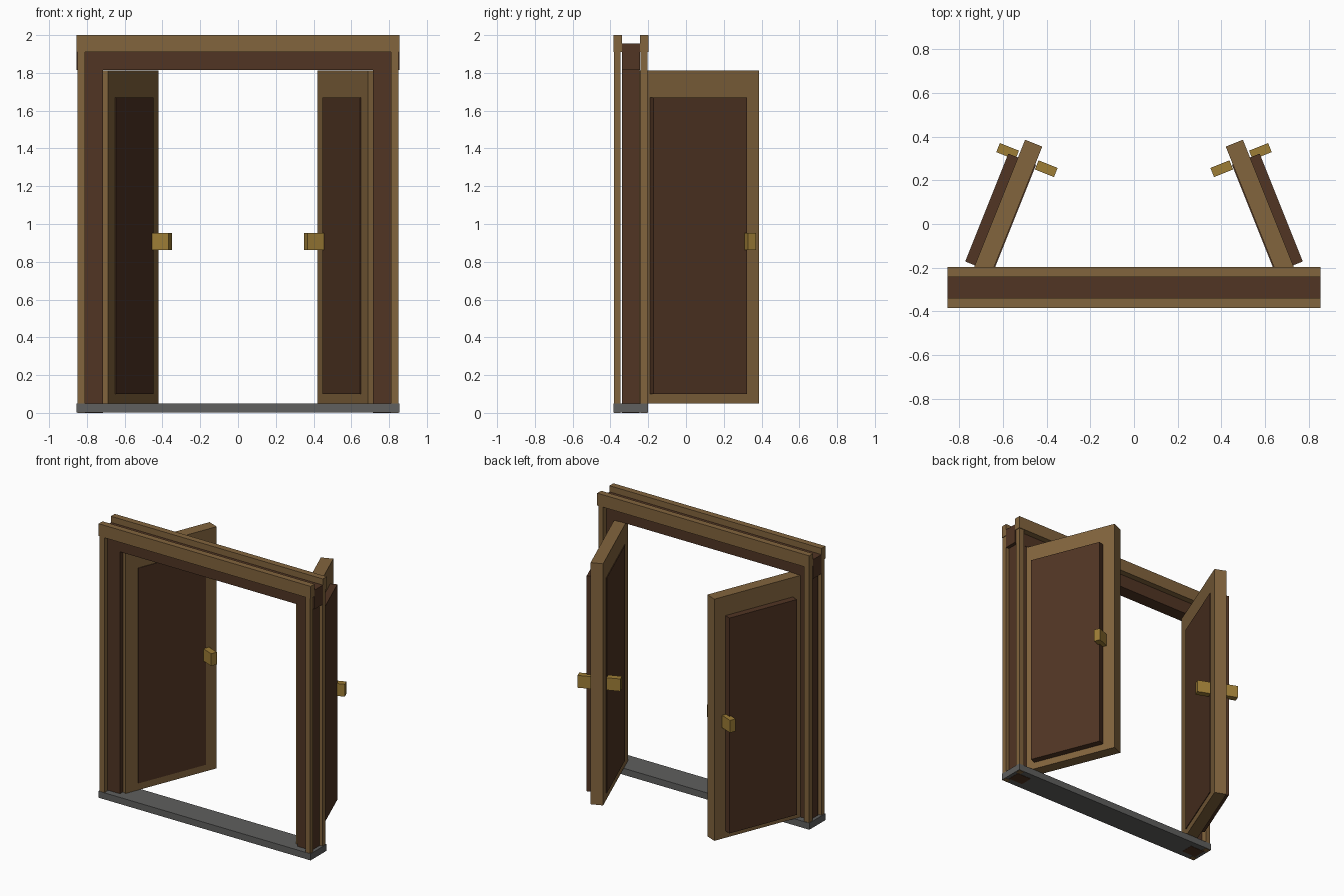
import bpy, bmesh, math
from mathutils import Matrix, Vector

if "Cube" in bpy.data.objects:
    bpy.data.objects.remove(bpy.data.objects["Cube"])


def material(name, color):
    m = bpy.data.materials.new(name)
    m.diffuse_color = (*color, 1)
    m.use_nodes = True
    m.node_tree.nodes["Principled BSDF"].inputs["Base Color"].default_value = m.diffuse_color
    return m


LIGHT = material("light_wood", (0.225, 0.128, 0.047))
DARK = material("dark_wood", (0.082, 0.035, 0.017))
BRASS = material("brass", (0.34, 0.205, 0.037))
STONE = material("grey_stone", (0.115, 0.115, 0.112))


def box(name, mat, x, y, z, matrix=Matrix()):
    """Box from (min, max) ranges, placed by a matrix."""
    size = [r[1] - r[0] for r in (x, y, z)]
    mid = Vector([(r[0] + r[1]) / 2 for r in (x, y, z)])
    bm = bmesh.new()
    bmesh.ops.create_cube(bm, size=1)
    bmesh.ops.scale(bm, vec=size, verts=bm.verts)
    bmesh.ops.translate(bm, vec=mid, verts=bm.verts)
    me = bpy.data.meshes.new(name)
    bm.to_mesh(me)
    bm.free()
    me.materials.append(mat)
    ob = bpy.data.objects.new(name, me)
    ob.matrix_world = matrix
    bpy.context.collection.objects.link(ob)
    return ob


# Sill and header: a dark beam between two light rails
box("sill", STONE, (-0.855, 0.855), (-0.385, -0.2), (0.002, 0.05))
box("header_beam", DARK, (-0.855, 0.855), (-0.34, -0.243), (1.815, 1.955))
box("header_rail_front", LIGHT, (-0.855, 0.855), (-0.385, -0.34), (1.91, 2.0))
box("header_rail_back", LIGHT, (-0.855, 0.855), (-0.243, -0.198), (1.91, 2.0))

for side, s in (("left", -1), ("right", 1)):
    def span(a, b):
        return tuple(sorted((s * a, s * b)))

    # Jamb: a dark post between two light trims
    box(f"jamb_post_{side}", DARK, span(0.715, 0.83), (-0.338, -0.245), (0, 1.815))
    box(f"jamb_trim_front_{side}", LIGHT, span(0.81, 0.85), (-0.382, -0.347), (0, 1.91))
    box(f"jamb_trim_back_{side}", LIGHT, span(0.81, 0.85), (-0.241, -0.203), (0, 1.91))

    # Open door, local x is outward, local y runs from hinge to free edge
    hinge = Matrix.Translation((s * 0.727, -0.298, 0)) @ Matrix.Rotation(s * math.radians(21.8), 4, "Z")
    box(f"door_{side}", LIGHT, span(-0.0425, 0.0425), (0, 0.72), (0.05, 1.812), hinge)
    box(f"door_panel_{side}", DARK, span(-0.047, 0.09), (0.1, 0.632), (0.1, 1.67), hinge)
    box(f"handle_inner_{side}", BRASS, span(-0.144, -0.05), (0.61, 0.655), (0.863, 0.953), hinge)
    box(f"handle_outer_{side}", BRASS, span(0.05, 0.144), (0.618, 0.663), (0.863, 0.953), hinge)
